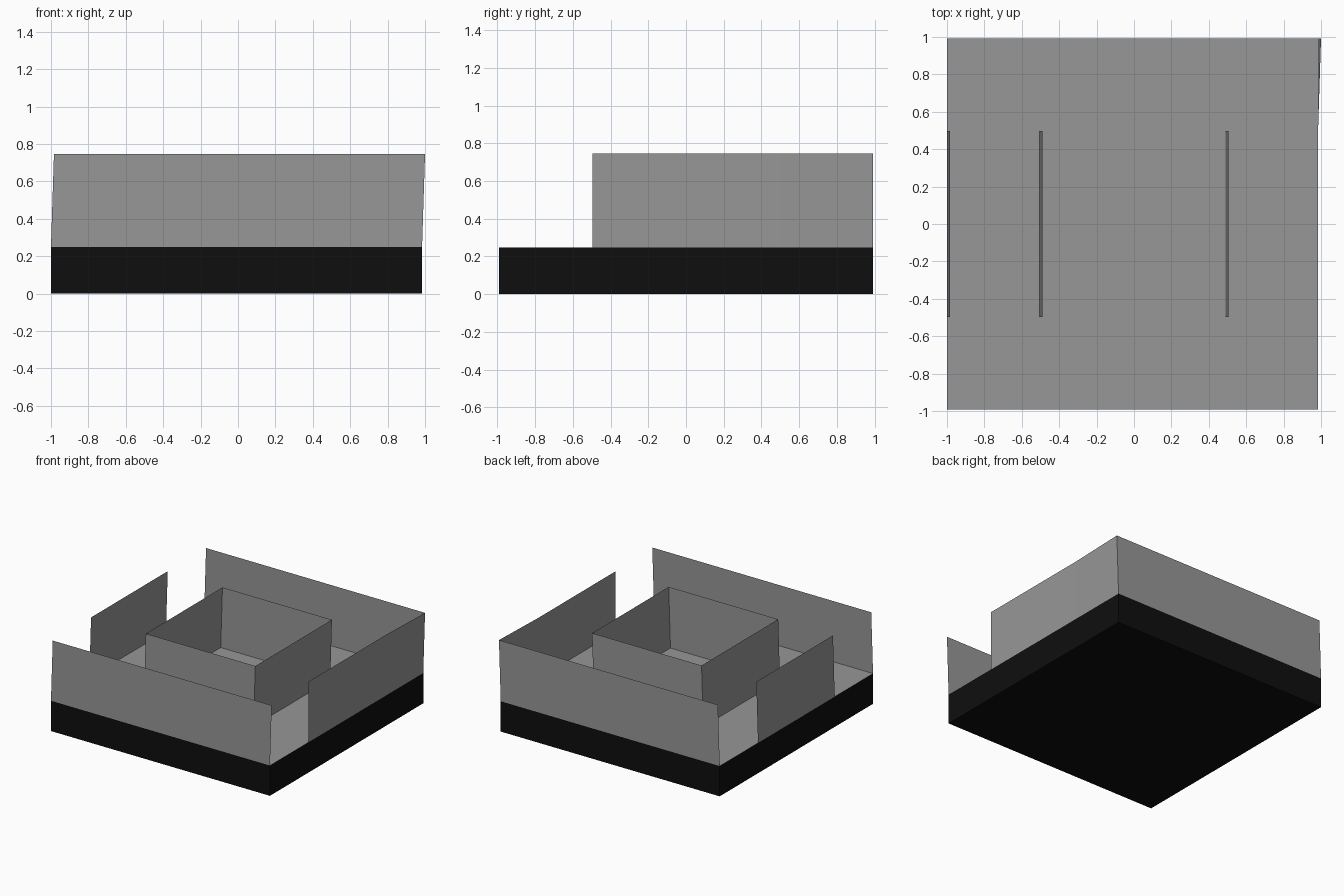
import bpy, bmesh

if "Cube" in bpy.data.objects:
    bpy.data.objects.remove(bpy.data.objects["Cube"])

U = 0.496          # grid unit of the plan
CX = -0.008        # plan centre; the walls lean towards +x
LEAN = 0.016
Z0, Z1 = 0.248, 0.745


def material(name, v):
    m = bpy.data.materials.new(name)
    m.diffuse_color = (v, v, v, 1)
    m.use_nodes = True
    m.node_tree.nodes["Principled BSDF"].inputs["Base Color"].default_value = m.diffuse_color
    return m


grey = material("concrete grey", 0.31)
black = material("base black", 0.0045)


def finish(name, bm, mats):
    me = bpy.data.meshes.new(name)
    bm.to_mesh(me)
    bm.free()
    for m in mats:
        me.materials.append(m)
    ob = bpy.data.objects.new(name, me)
    bpy.context.collection.objects.link(ob)


def wall(name, points, leans):
    """Thin upright sheet along plan points (grid units), leaning in x at the top."""
    bm = bmesh.new()
    low = [bm.verts.new((CX + x * U, y * U, Z0)) for x, y in points]
    top = [bm.verts.new((CX + x * U + l, y * U, Z1)) for (x, y), l in zip(points, leans)]
    for i in range(len(points) - 1):
        bm.faces.new((low[i], low[i + 1], top[i + 1], top[i]))
    finish(name, bm, [grey])


# Base slab: black sides and underside, grey floor on top
bm = bmesh.new()
bmesh.ops.create_cube(bm, size=1)
for v in bm.verts:
    v.co = (CX + v.co.x * 4 * U, v.co.y * 4 * U, (v.co.z + 0.5) * Z0)
bm.normal_update()
for f in bm.faces:
    f.material_index = 0 if f.normal.z > 0.5 else 1
finish("base", bm, [grey, black])

# Outer walls
wall("front_wall", [(-2, -2), (2, -2)], [LEAN] * 2)
wall("back_wall", [(2, 2), (-2, 2)], [LEAN] * 2)
wall("left_wall", [(-2, 1), (-2, -1)], [LEAN] * 2)
wall("right_wall", [(2, -1), (2, 1), (2, 2)], [0, 0, LEAN])

# Closed ring of inner walls
wall("inner_room", [(-1, -1), (1, -1), (1, 1), (-1, 1), (-1, -1)], [LEAN] * 5)
